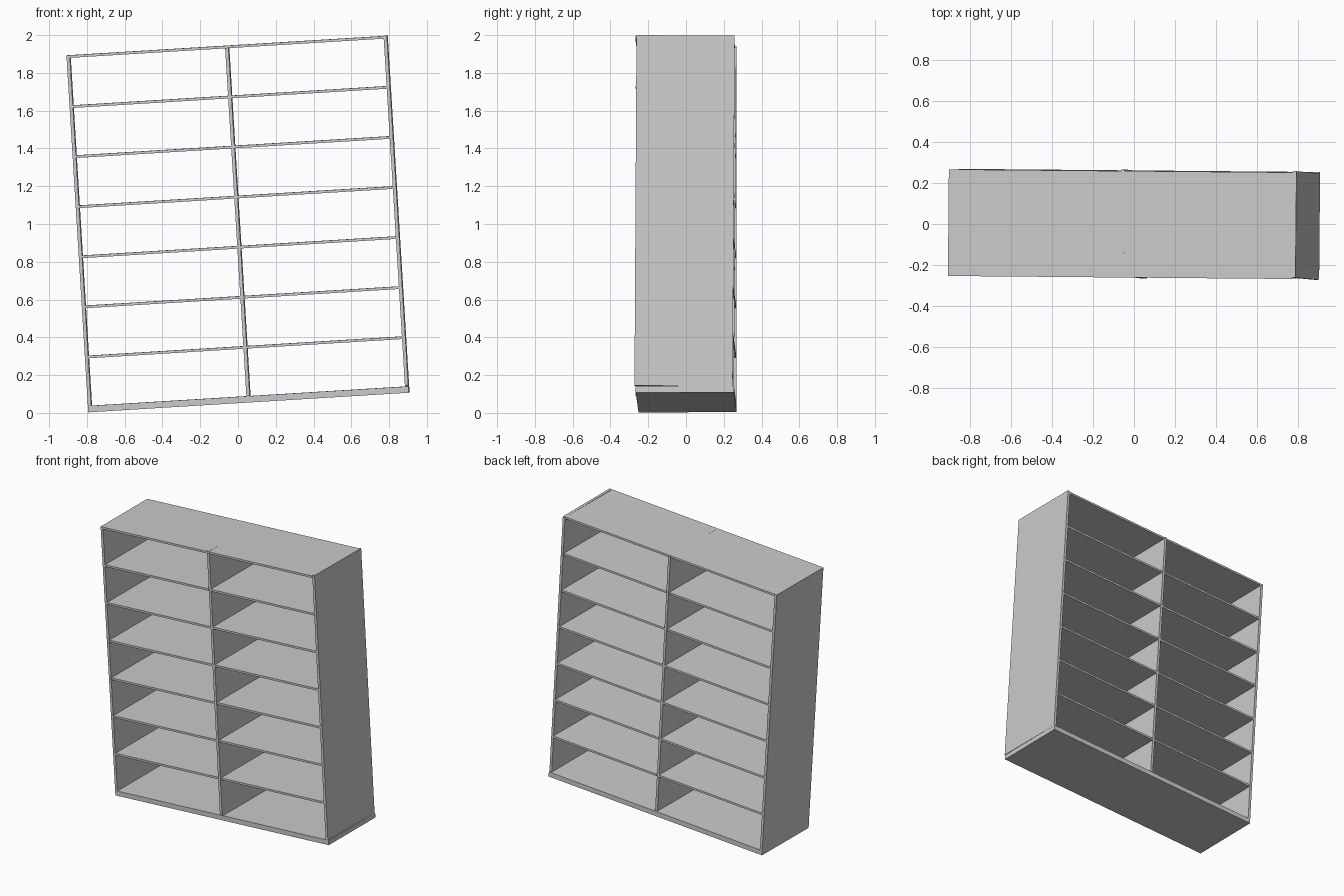
import bpy, bmesh
from math import radians
from mathutils import Matrix, Vector

cube = bpy.data.objects.get("Cube")
if cube:
    bpy.data.objects.remove(cube)

grey = bpy.data.materials.new("light_grey")
grey.use_nodes = True
colour = (0.6, 0.6, 0.6, 1)
grey.diffuse_color = colour
grey.node_tree.nodes["Principled BSDF"].inputs["Base Color"].default_value = colour

WIDTH, DEPTH, HEIGHT = 1.70, 0.52, 1.893
BASE, BOARD, WALL, LEVELS = 0.034, 0.014, 0.018, 7
STEP = (HEIGHT - BASE) / LEVELS

# The whole rack leans sideways and is turned very slightly
LEAN = (Matrix.Translation((0, 0, 1)) @ Matrix.Rotation(radians(-0.5), 4, "Z")
        @ Matrix.Rotation(radians(0.1), 4, "X") @ Matrix.Rotation(radians(-3.5), 4, "Y")
        @ Matrix.Translation((0, 0, -HEIGHT / 2)))


def board(name, size, centre, pitch=0):
    """A flat board, optionally pitched so that its front rises."""
    bm = bmesh.new()
    bmesh.ops.create_cube(bm, size=1)
    bmesh.ops.scale(bm, vec=size, verts=bm.verts)
    mesh = bpy.data.meshes.new(name)
    bm.to_mesh(mesh)
    bm.free()
    mesh.materials.append(grey)
    obj = bpy.data.objects.new(name, mesh)
    obj.matrix_world = (LEAN @ Matrix.Translation(Vector(centre))
                        @ Matrix.Rotation(radians(pitch), 4, "X"))
    bpy.context.collection.objects.link(obj)


# Base and top
board("base", (WIDTH, DEPTH, BASE), (0, 0, BASE / 2))
board("top", (WIDTH - WALL, DEPTH, BOARD), (-WALL / 2, 0, HEIGHT - BOARD / 2))

# Side walls; the right one and the divider poke slightly through the top
wall_x = (WIDTH - WALL) / 2
wall_height = HEIGHT - BASE
wall_z = BASE + wall_height / 2
board("left_wall", (WALL, DEPTH, wall_height - BOARD), (-wall_x, 0, wall_z - BOARD / 2))
board("right_wall", (WALL, DEPTH, wall_height), (wall_x, 0, wall_z + 0.002), -0.4)
board("divider", (WALL, DEPTH, wall_height), (0, 0, wall_z - 0.001), -0.5)

# Shelves, one in each bay per level
bay = wall_x - WALL
for level in range(1, LEVELS):
    z = BASE + level * STEP - BOARD / 2
    for side, label in ((-1, "left"), (1, "right")):
        board(f"{label}_shelf_{level}", (bay, DEPTH - 0.004, BOARD),
              (side * wall_x / 2, 0, z))
